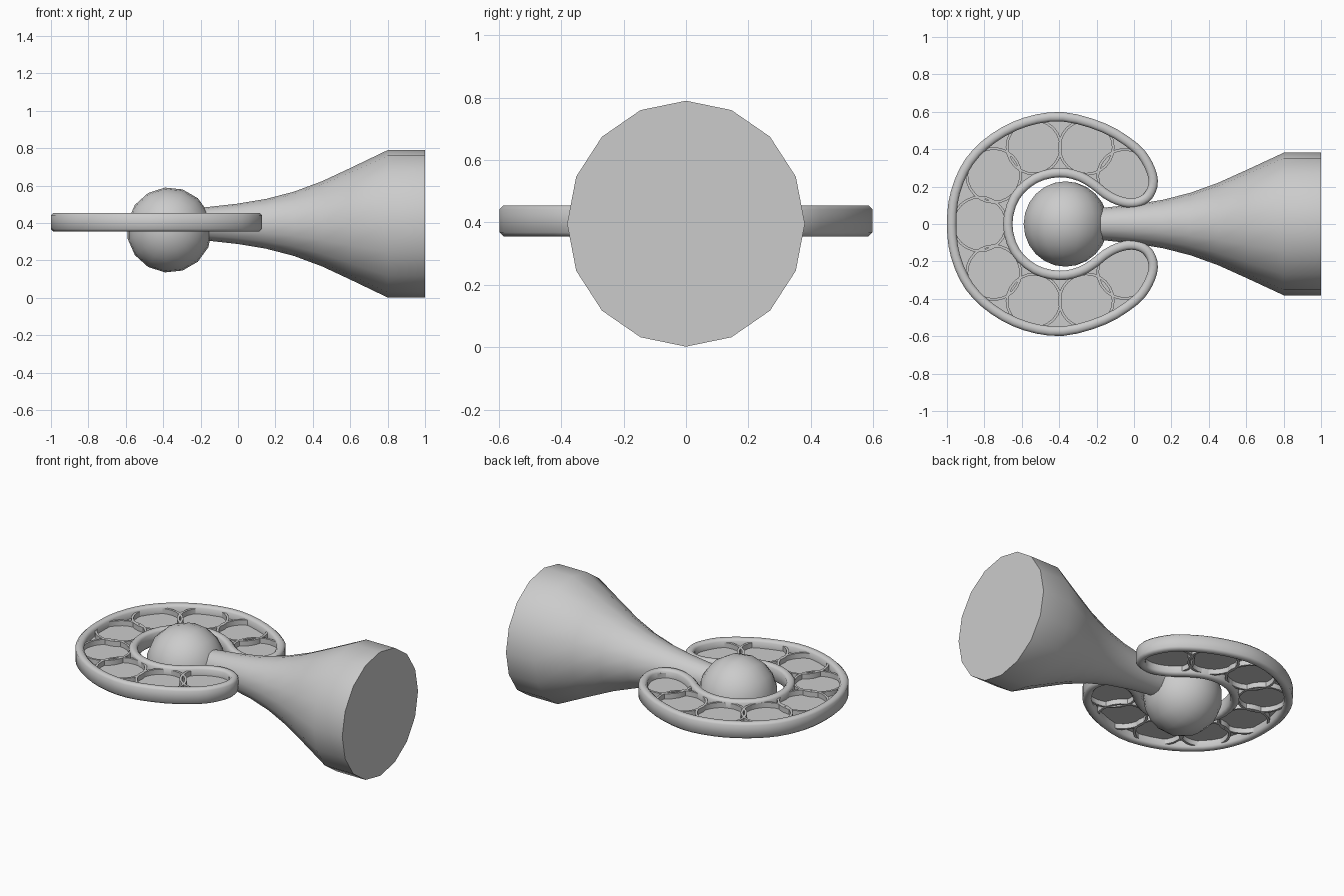
import bpy, bmesh
from math import sin, cos, pi, radians
from mathutils import Vector, Matrix

if "Cube" in bpy.data.objects:
    bpy.data.objects.remove(bpy.data.objects["Cube"])

MID = 0.405          # height of the C-shaped frame's middle plane


def finish(name, bm, angle=40, fix=True):
    if fix:
        bmesh.ops.recalc_face_normals(bm, faces=bm.faces)
    me = bpy.data.meshes.new(name)
    bm.to_mesh(me)
    bm.free()
    ob = bpy.data.objects.new(name, me)
    bpy.context.collection.objects.link(ob)
    bpy.ops.object.select_all(action='DESELECT')
    ob.select_set(True)
    bpy.context.view_layer.objects.active = ob
    bpy.ops.object.shade_smooth_by_angle(angle=radians(angle))
    return ob


def bridge(bm, a, b):
    n = len(a)
    for i in range(n):
        bm.faces.new((a[i], a[(i + 1) % n], b[(i + 1) % n], b[i]))


def sweep(bm, path, section):
    """Sweep a closed (side, height) section along a closed flat path."""
    n = len(path)
    rings = []
    for i, p in enumerate(path):
        t = (path[(i + 1) % n] - path[i - 1]).normalized()
        side = Vector((t.y, -t.x))
        rings.append([bm.verts.new((p.x + side.x * s, p.y + side.y * s, MID + h))
                      for s, h in section])
    for i in range(n):
        bridge(bm, rings[i], rings[(i + 1) % n])


def smooth_loop(pts, steps):
    """Closed Catmull-Rom curve through the points."""
    out, n = [], len(pts)
    for i in range(n):
        a, b, c, d = (pts[(i + k) % n] for k in (-1, 0, 1, 2))
        for k in range(steps):
            t = k / steps
            out.append(0.5 * (2 * b + (c - a) * t + (2 * a - 5 * b + 4 * c - d) * t * t
                              + (3 * b - a - 3 * c + d) * t ** 3))
    return out


# Flared horn lying along x, 16 sides
bm = bmesh.new()
profile = [(-0.18, 0.088), (0, 0.108), (0.15, 0.133), (0.3, 0.172), (0.45, 0.228),
           (0.6, 0.298), (0.8, 0.394), (1.0, 0.394)]
rings = [[bm.verts.new((x, 0.967 * r * sin(i * pi / 8), 0.396 + r * cos(i * pi / 8)))
          for i in range(16)] for x, r in profile]
for a, b in zip(rings, rings[1:]):
    bridge(bm, a, b)
bm.faces.new(rings[0])
bm.faces.new(rings[-1])
finish("flared_horn", bm)

# Ball at the narrow end, poles along y
bm = bmesh.new()
bmesh.ops.create_uvsphere(bm, u_segments=15, v_segments=12, radius=0.228)
bm.transform(Matrix.Translation((-0.367, 0, 0.363)) @ Matrix.Rotation(pi / 2, 4, 'Z')
             @ Matrix.Rotation(pi / 2, 4, 'Y') @ Matrix.Rotation(pi, 4, 'Z'))
finish("ball", bm)

# C-shaped outline: one half, mirrored across y
half = [(-0.975, 0), (-0.955, 0.17), (-0.88, 0.335), (-0.75, 0.46), (-0.58, 0.545),
        (-0.38, 0.573), (-0.16, 0.513), (0.005, 0.41), (0.075, 0.32), (0.103, 0.23),
        (0.08, 0.155), (0.03, 0.12), (-0.03, 0.113), (-0.095, 0.13), (-0.155, 0.163),
        (-0.21, 0.207), (-0.29, 0.254), (-0.4, 0.275), (-0.53, 0.242), (-0.635, 0.145),
        (-0.675, 0)]
outline = [Vector(p) for p in half] + [Vector((x, -y)) for x, y in half[-2:0:-1]]
path = smooth_loop(outline, 3)

# Rounded rim around the outline
bm = bmesh.new()
w, h, c = 0.025, 0.05, 0.013
sweep(bm, path, [(-w, c - h), (c - w, -h), (w - c, -h), (w, c - h),
                 (w, h - c), (w - c, h), (c - w, h), (-w, h - c)])
finish("frame_rim", bm, 50)

# Thin plate filling the frame
bm = bmesh.new()
plate = bm.faces.new([bm.verts.new((p.x, p.y, MID)) for p in path])
plate.normal_update()
if plate.normal.z < 0:
    plate.normal_flip()
bmesh.ops.triangulate(bm, faces=[plate])
finish("frame_plate", bm, fix=False)

# Ring dividers set along the frame
bm = bmesh.new()
centres = [(-0.825, 0)] + [(x, s * y) for s in (1, -1) for x, y in
                           ((-0.75, 0.26), (-0.535, 0.412), (-0.255, 0.41), (-0.05, 0.255))]
for x, y in centres:
    circle = [Vector((x + 0.144 * cos(i * pi / 12), y + 0.144 * sin(i * pi / 12)))
              for i in range(24)]
    sweep(bm, circle, [(-0.007, -0.032), (0.007, -0.032), (0.007, 0.032), (-0.007, 0.032)])
finish("ring_dividers", bm)
